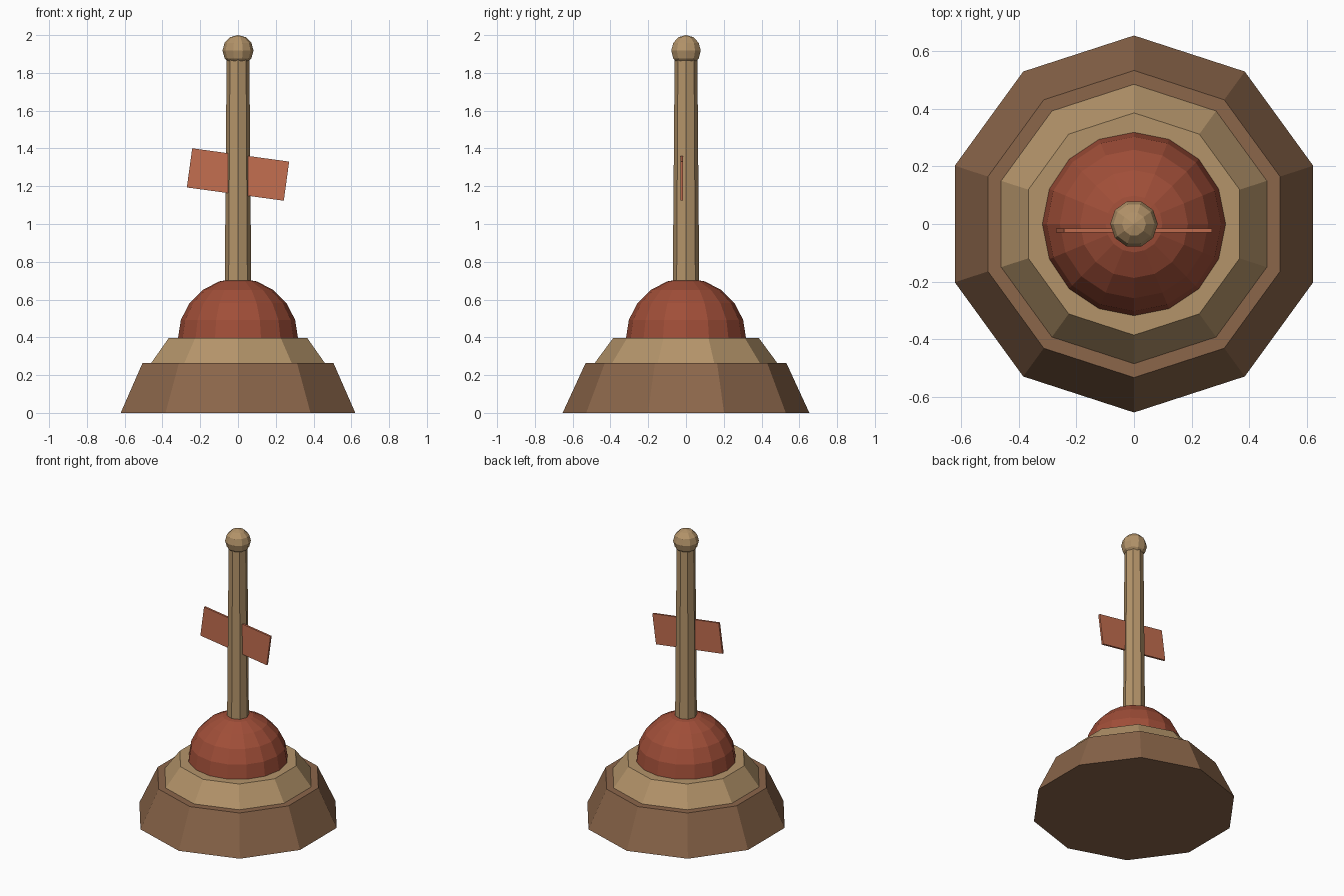
import bpy, bmesh, math
from mathutils import Matrix

if "Cube" in bpy.data.objects:
    bpy.data.objects.remove(bpy.data.objects["Cube"])


def srgb(r, g, b):
    """Linear colour from 0-255 display values."""
    lin = [(c / 255 / 12.92) if c < 11 else ((c / 255 + 0.055) / 1.055) ** 2.4 for c in (r, g, b)]
    return (*lin, 1)


def material(name, rgb):
    m = bpy.data.materials.new(name)
    m.diffuse_color = srgb(*rgb)
    m.use_nodes = True
    m.node_tree.nodes["Principled BSDF"].inputs["Base Color"].default_value = m.diffuse_color
    return m


brown = material("brown", (139, 102, 74))
tan = material("tan", (180, 148, 106))
red = material("brick red", (160, 78, 56))
light_red = material("light red", (196, 110, 80))


def finish(name, bm, mat):
    me = bpy.data.meshes.new(name)
    bm.to_mesh(me)
    bm.free()
    me.materials.append(mat)
    ob = bpy.data.objects.new(name, me)
    bpy.context.collection.objects.link(ob)
    return ob


def frustum(name, sides, r_low, r_high, z_low, z_high, mat):
    bm = bmesh.new()
    bmesh.ops.create_cone(bm, cap_ends=True, segments=sides, radius1=r_low, radius2=r_high,
                          depth=z_high - z_low,
                          matrix=Matrix.Translation((0, 0, (z_low + z_high) / 2)))
    return finish(name, bm, mat)


def ball(name, segments, rings, radius, z, mat):
    bm = bmesh.new()
    bmesh.ops.create_uvsphere(bm, u_segments=segments, v_segments=rings, radius=radius,
                              matrix=Matrix.Translation((0, 0, z)) @ Matrix.Rotation(math.pi / 2, 4, 'Z'))
    return finish(name, bm, mat)


# stepped ten-sided base
frustum("base", 10, 0.653, 0.532, 0, 0.263, brown)
frustum("upper_step", 10, 0.484, 0.385, 0.263, 0.397, tan)

# dome, tapered pole and knob
ball("dome", 16, 10, 0.318, 0.394, red)
frustum("pole", 8, 0.072, 0.06, 0.45, 1.9, tan)
ball("knob", 10, 6, 0.082, 1.918, tan)

# tilted sign board through the pole
bm = bmesh.new()
bmesh.ops.create_cube(bm, size=1, matrix=Matrix.Translation((0, -0.022, 1.262))
                      @ Matrix.Rotation(math.radians(7.8), 4, 'Y')
                      @ Matrix.Diagonal((0.518, 0.014, 0.209, 1)))
finish("sign_board", bm, light_red)
